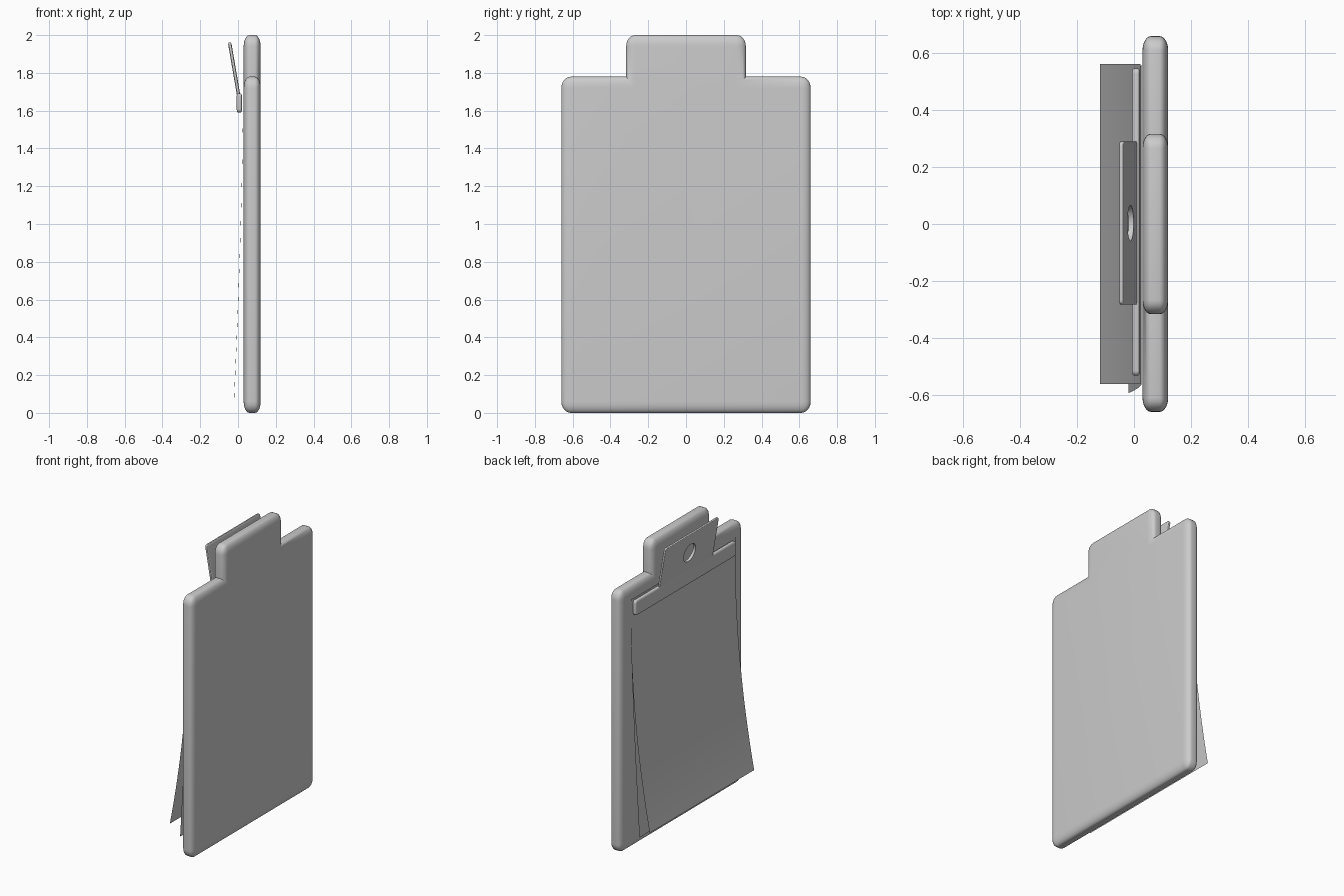
import bpy, bmesh
from math import pi
from mathutils import Matrix, Vector

if "Cube" in bpy.data.objects:
    bpy.data.objects.remove(bpy.data.objects["Cube"])


def finish(bm, name, angle=0.6):
    mesh = bpy.data.meshes.new(name)
    bm.to_mesh(mesh)
    bm.free()
    ob = bpy.data.objects.new(name, mesh)
    bpy.context.collection.objects.link(ob)
    return ob


def smooth(ob, angle=0.6):
    bpy.ops.object.select_all(action='DESELECT')
    ob.select_set(True)
    bpy.context.view_layer.objects.active = ob
    bpy.ops.object.shade_smooth_by_angle(angle=angle)


def slab(name, outline, x0, x1, radii):
    """Extrude a (y, z) outline along x; radii = rounding along x, y, z."""
    rx, ry, rz = radii
    bm = bmesh.new()
    # work in a space where the rounding radius is 1, then scale back
    face = bm.faces.new([bm.verts.new((x0 / rx, y / ry, z / rz)) for y, z in outline])
    ext = bmesh.ops.extrude_face_region(bm, geom=[face])
    bmesh.ops.translate(bm, vec=((x1 - x0) / rx, 0, 0),
                        verts=[g for g in ext['geom'] if isinstance(g, bmesh.types.BMVert)])
    bmesh.ops.recalc_face_normals(bm, faces=bm.faces)
    bm.normal_update()
    convex = [e for e in bm.edges if e.is_convex]
    bmesh.ops.bevel(bm, geom=convex, offset=1, offset_type='OFFSET',
                    segments=6, profile=0.5, affect='EDGES')
    bmesh.ops.scale(bm, vec=(rx, ry, rz), verts=bm.verts)
    return finish(bm, name)


def rect(y0, y1, z0, z1):
    return [(y0, z0), (y1, z0), (y1, z1), (y0, z1)]


def sheet(name, top, bottom, half_width, x_top, bend, power, turn=0.0):
    """Curling paper sheet, clamped flat above z = 1.6."""
    bm = bmesh.new()
    n = 24
    rows = []
    for i in range(n + 1):
        z = top + (bottom - top) * i / n
        t = max(0.0, (1.6 - z) / (1.6 - bottom))
        x = x_top - bend * t ** power
        rows.append([bm.verts.new((x, s * half_width, z)) for s in (-1, 1)])
    for a, b in zip(rows, rows[1:]):
        bm.faces.new((a[0], a[1], b[1], b[0]))
    bmesh.ops.rotate(bm, verts=bm.verts, cent=Vector((0, 0, top)),
                     matrix=Matrix.Rotation(turn, 3, 'X'))
    smooth(finish(bm, name))


# backing board with the raised tab
half = [(0.66, 0), (0.66, 1.78), (0.317, 1.78), (0.317, 2.0)]
board = slab("board", half + [(-y, z) for y, z in reversed(half)],
             0.03, 0.12, (0.03, 0.05, 0.06))
smooth(board)

# clamp bar
bar = slab("clip_bar", rect(-0.533, 0.547, 1.59, 1.692), -0.007, 0.021, (0.008, 0.018, 0.018))
smooth(bar)

# tilted thumb plate with a hanging hole
plate = slab("clip_plate", rect(-0.283, 0.29, 0, 0.305), -0.009, 0.009, (0.004, 0.015, 0.015))
bpy.ops.mesh.primitive_cylinder_add(vertices=32, radius=0.063, depth=0.2,
                                    location=(0, 0.003, 0.165), rotation=(0, pi / 2, 0))
cutter = bpy.context.object
cutter.name = "hole_cutter"
cutter.hide_render = True
cut = plate.modifiers.new("hole", 'BOOLEAN')
cut.object = cutter
cut.solver = 'EXACT'
bpy.ops.object.select_all(action='DESELECT')
plate.select_set(True)
bpy.context.view_layer.objects.active = plate
bpy.ops.object.modifier_apply(modifier="hole")
bpy.data.objects.remove(cutter)
plate.rotation_euler = (0, -0.17, 0)
plate.location = (0.007, 0, 1.66)
smooth(plate)

# paper sheets
sheet("top_paper", 1.70, 0.15, 0.562, 0.022, 0.142, 2.0)
sheet("under_paper", 1.70, 0.09, 0.562, 0.026, 0.046, 1.5, turn=-0.02)
